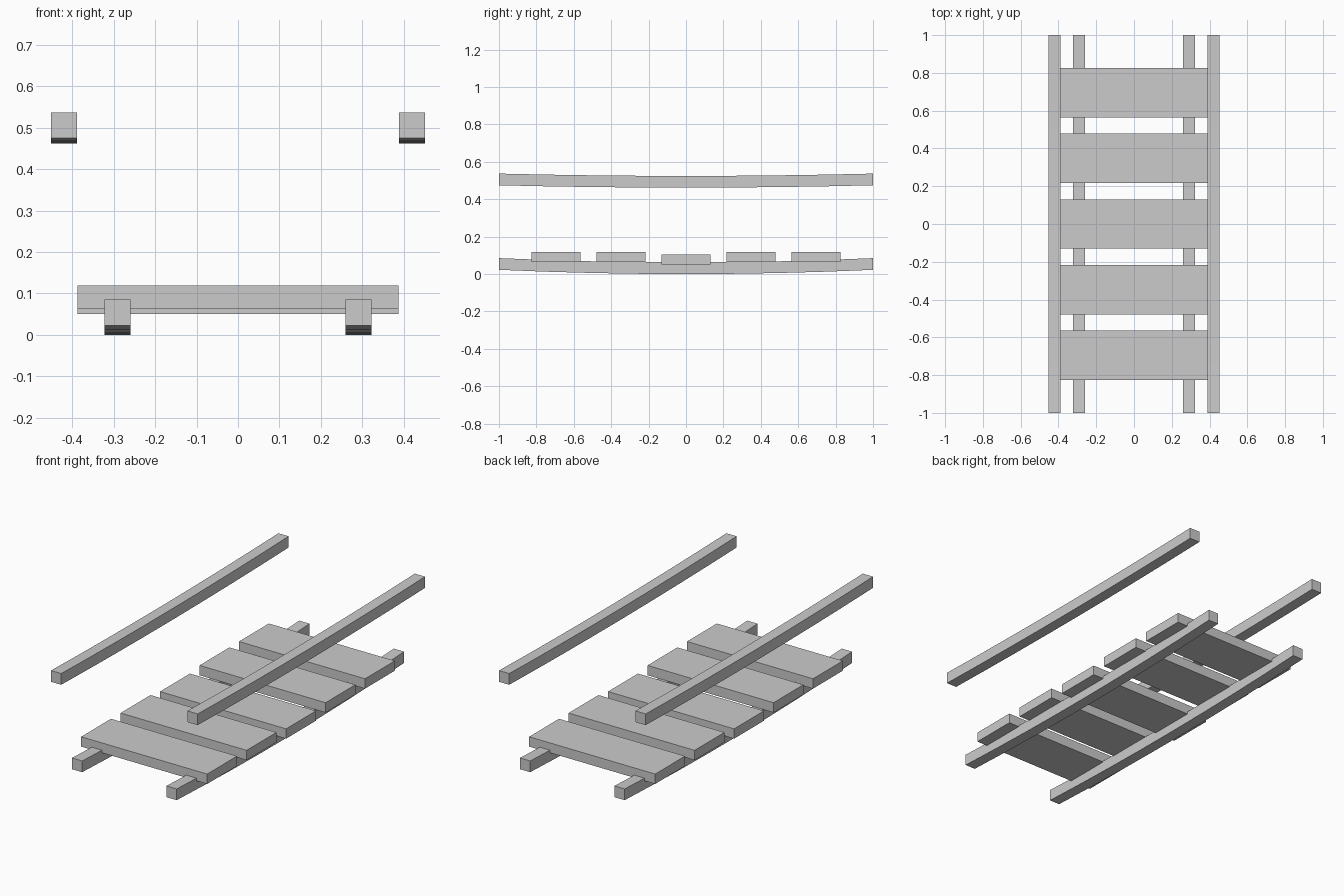
import bpy, bmesh

if "Cube" in bpy.data.objects:
    bpy.data.objects.remove(bpy.data.objects["Cube"])

def make_object(name, bm):
    bmesh.ops.recalc_face_normals(bm, faces=bm.faces)
    mesh = bpy.data.meshes.new(name)
    bm.to_mesh(mesh)
    bm.free()
    obj = bpy.data.objects.new(name, mesh)
    bpy.context.collection.objects.link(obj)
    return obj

def sagging_beam(name, x, z_low, height, sag, segments=8):
    """Square bar along y that dips slightly at mid span."""
    bm = bmesh.new()
    previous = None
    w = 0.0315
    for i in range(segments + 1):
        y = -1 + 2 * i / segments
        z = z_low + sag * y * y
        ring = [bm.verts.new((x + dx, y, z + dz)) for dx, dz in
                ((-w, 0), (w, 0), (w, height), (-w, height))]
        if previous:
            for k in range(4):
                n = (k + 1) % 4
                bm.faces.new((previous[k], previous[n], ring[n], ring[k]))
        else:
            bm.faces.new(ring)
        previous = ring
    bm.faces.new(previous)
    return make_object(name, bm)

def plank(name, y, z_low):
    bm = bmesh.new()
    bmesh.ops.create_cube(bm, size=1)
    bmesh.ops.scale(bm, vec=(0.776, 0.262, 0.055), verts=bm.verts)
    obj = make_object(name, bm)
    obj.location = (0, y, z_low + 0.0275)
    return obj

# Deck bearers and hand rails, one pair each
for side, label in ((-1, "left"), (1, "right")):
    sagging_beam(label + "_bearer", side * 0.291, 0.0, 0.0625, 0.0225)
    sagging_beam(label + "_hand_rail", side * 0.42, 0.462, 0.0625, 0.0125)

# Deck planks, the middle one sitting a little lower
for i, (y, z) in enumerate(((-0.694, 0.0635), (-0.347, 0.063), (0, 0.05),
                            (0.347, 0.063), (0.694, 0.0635))):
    plank(f"deck_plank_{i + 1}", y, z)
